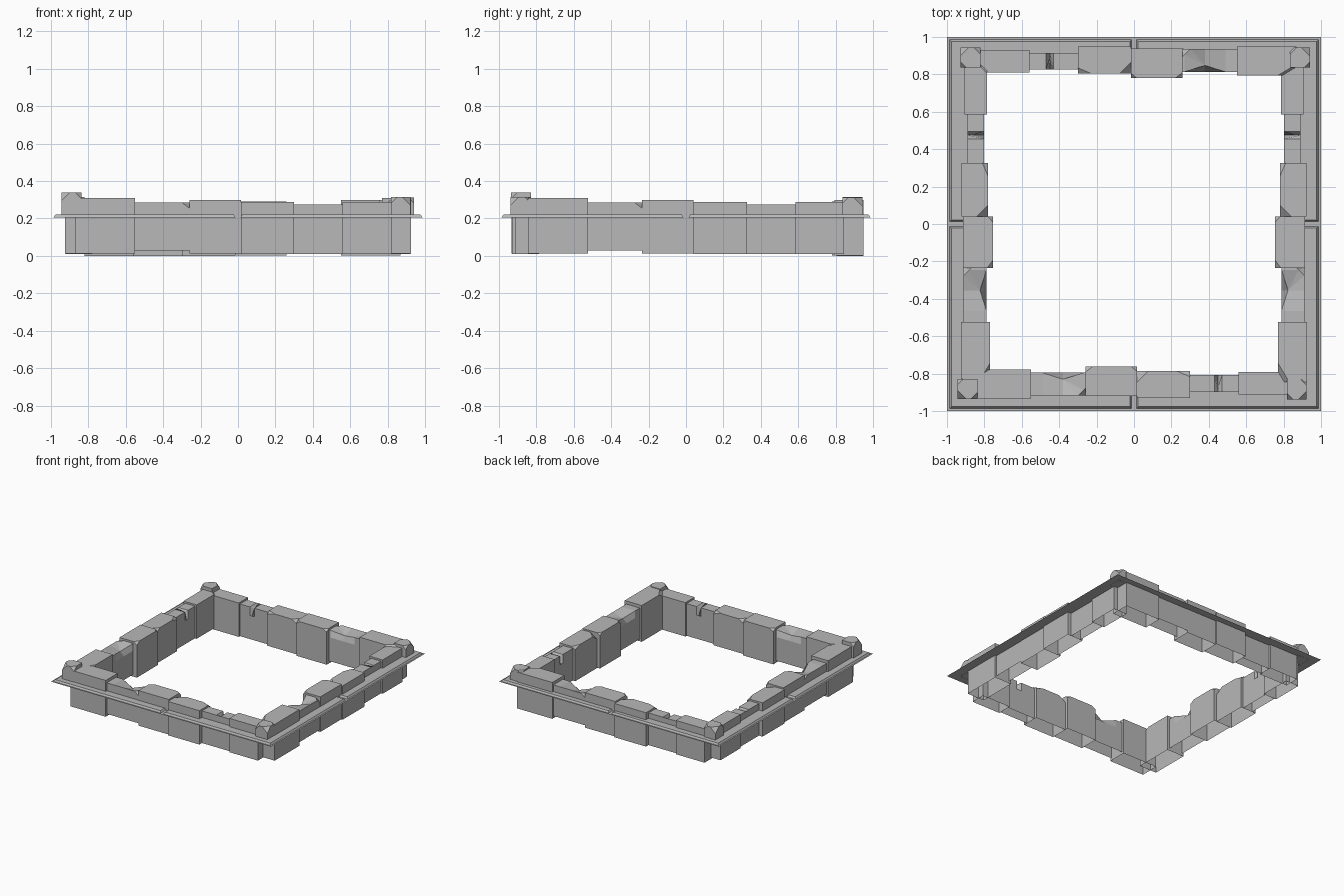
import bpy
import bmesh
from mathutils import Vector

cube = bpy.data.objects.get("Cube")
if cube:
    bpy.data.objects.remove(cube, do_unlink=True)

stone = bpy.data.materials.new("stone_grey")
stone.use_nodes = True
GREY = (0.48, 0.48, 0.48, 1)
stone.diffuse_color = GREY
bsdf = stone.node_tree.nodes["Principled BSDF"]
bsdf.inputs["Base Color"].default_value = GREY
bsdf.inputs["Roughness"].default_value = 0.9


def finish(name, bm):
    mesh = bpy.data.meshes.new(name)
    bm.to_mesh(mesh)
    bm.free()
    mesh.materials.append(stone)
    obj = bpy.data.objects.new(name, mesh)
    bpy.context.collection.objects.link(obj)
    return obj


def box(lo, hi):
    bm = bmesh.new()
    bmesh.ops.create_cube(bm, size=1)
    lo, hi = Vector(lo), Vector(hi)
    for v in bm.verts:
        v.co = (lo + hi) / 2 + v.co * (hi - lo)
    return bm


def everything(bm):
    return bm.verts[:] + bm.edges[:] + bm.faces[:]


def chip(bm, corner, end, side, size):
    """Knock a top corner off with a slanting plane."""
    a, b, c = size
    cut = bmesh.ops.bisect_plane(
        bm, geom=everything(bm), plane_co=corner - Vector((end * a, 0, 0)),
        plane_no=Vector((end / a, side / b, 1 / c)).normalized(), clear_outer=True)
    edges = [e for e in cut["geom_cut"] if isinstance(e, bmesh.types.BMEdge)]
    bmesh.ops.edgeloop_fill(bm, edges=edges)


def notch(bm, s, half, w0, zt, depth, drop):
    """Push in a worn dent on the inner top edge."""
    for pos in (s - half, s, s + half):
        bmesh.ops.bisect_plane(bm, geom=everything(bm), plane_co=(pos, 0, 0), plane_no=(1, 0, 0))
    bmesh.ops.bisect_plane(bm, geom=everything(bm), plane_co=(0, 0, zt - drop * 2),
                           plane_no=(0, 0, 1))
    for v in bm.verts:
        if abs(v.co.x - s) < 1e-4 and abs(v.co.y - w0) < 1e-4 and abs(v.co.z - zt) < 1e-4:
            v.co += Vector((0, depth, -drop))


def close_and_open_base(bm):
    bmesh.ops.recalc_face_normals(bm, faces=bm.faces[:])
    low = min(v.co.z for v in bm.verts)
    base = [f for f in bm.faces if all(v.co.z < low + 1e-4 for v in f.verts)]
    bmesh.ops.delete(bm, geom=base, context="FACES")
    bmesh.ops.triangulate(bm, faces=[f for f in bm.faces if len(f.verts) > 4])


# Blocks along a wall: start, end, inner, outer, bottom, top
BLOCKS = [
    (-0.87, -0.55, 0.777, 0.932, 0.012, 0.31),
    (-0.55, -0.26, 0.795, 0.918, 0.03, 0.285),
    (-0.26, 0.015, 0.762, 0.92, 0.012, 0.30),
    (0.015, 0.30, 0.787, 0.93, 0.01, 0.288),
    (0.30, 0.56, 0.808, 0.897, 0.01, 0.274),
    (0.56, 0.82, 0.792, 0.912, 0.01, 0.288),
]
# Chipped corners: block, end, side, size
CHIPS = [
    (0, -1, -1, (0.10, 0.06, 0.05)),
    (1, 1, 1, (0.04, 0.04, 0.03)),
    (2, -1, -1, (0.04, 0.03, 0.02)),
    (2, 1, -1, (0.03, 0.025, 0.02)),
    (3, -1, -1, (0.06, 0.06, 0.04)),
    (3, 1, -1, (0.07, 0.03, 0.02)),
    (5, 1, -1, (0.04, 0.04, 0.03)),
]
# Walls: name, mapping, shift along, shift outward, shift up
WALLS = [
    ("front", lambda s, w, z: (s, -w, z), 0, 0, 0),
    ("back", lambda s, w, z: (-s, w, z), 0, 0.018, -0.01),
    ("left", lambda s, w, z: (w, s, z), 0.025, -0.007, 0),
    ("right", lambda s, w, z: (-w, s, z), 0.025, -0.007, 0),
]

for wall, place, ds, dw, dz in WALLS:
    for i, (s0, s1, w0, w1, zb, zt) in enumerate(BLOCKS):
        bm = box((s0, w0, zb), (s1, w1, zt))
        if i == 1:
            notch(bm, s0 + 0.17, 0.11, w0, zt, 0.035, 0.03)
        if i == 4:
            notch(bm, s0 + 0.15, 0.02, w0, zt, 0.06, 0.035)
        for block, end, side, size in CHIPS:
            if block == i:
                corner = Vector((s1 if end > 0 else s0, w1 if side > 0 else w0, zt))
                chip(bm, corner, end, side, size)
        for v in bm.verts:
            v.co = place(v.co.x + ds, v.co.y + dw, v.co.z + dz)
        close_and_open_base(bm)
        finish(f"{wall}_wall_block_{i + 1}", bm)

# Corner cap stones: name, centre x, centre y, top
CAPS = [
    ("front_right", -0.89, -0.882, 0.34),
    ("front_left", 0.87, -0.885, 0.315),
    ("back_right", -0.875, 0.89, 0.315),
    ("back_left", 0.887, 0.89, 0.312),
]
for name, x, y, top in CAPS:
    r = 0.053
    bm = box((x - r, y - r, 0.205), (x + r, y + r, top))
    sx, sy = (1 if x > 0 else -1), (1 if y > 0 else -1)
    for ex, ey, d in ((sx, sy, 0.045), (-sx, sy, 0.035), (sx, -sy, 0.03)):
        chip(bm, Vector((x + ex * r, y + ey * r, top)), ex, ey, (d, d, d))
    close_and_open_base(bm)
    finish(f"{name}_cap_stone", bm)

# Thin ground sheet around the walls
INNER, OUTER, GROUND, PAVED = 0.86, 1.0, 0.206, 0.22
SIGNS = ((-1, -1), (1, -1), (1, 1), (-1, 1))
bm = bmesh.new()
rings = [[bm.verts.new((a * r, b * r, GROUND)) for a, b in SIGNS] for r in (OUTER, INNER)]
for i in range(4):
    j = (i + 1) % 4
    bm.faces.new((rings[0][i], rings[0][j], rings[1][j], rings[1][i]))
finish("ground_sheet", bm)

# Four raised L-shaped paving slabs with sloping sides
for sx, sy in SIGNS:
    bm = bmesh.new()
    loops = []
    for inset, z in ((0, GROUND), (0.009, PAVED)):
        out, gap, inn = 0.986 - inset, 0.013 + inset, INNER
        outline = [(gap, out), (out, out), (out, gap), (inn, gap), (inn, inn), (gap, inn)]
        loops.append([bm.verts.new((sx * x, sy * y, z)) for x, y in outline])
    low, high = loops
    for i in range(6):
        j = (i + 1) % 6
        bm.faces.new((low[i], low[j], high[j], high[i]))
    bm.faces.new((high[0], high[1], high[4], high[5]))
    bm.faces.new((high[1], high[2], high[3], high[4]))
    bmesh.ops.recalc_face_normals(bm, faces=bm.faces[:])
    if sum(f.normal.z for f in bm.faces) < 0:
        bmesh.ops.reverse_faces(bm, faces=bm.faces[:])
    finish(f"{'back' if sy > 0 else 'front'}_{'left' if sx > 0 else 'right'}_paving_slab", bm)
